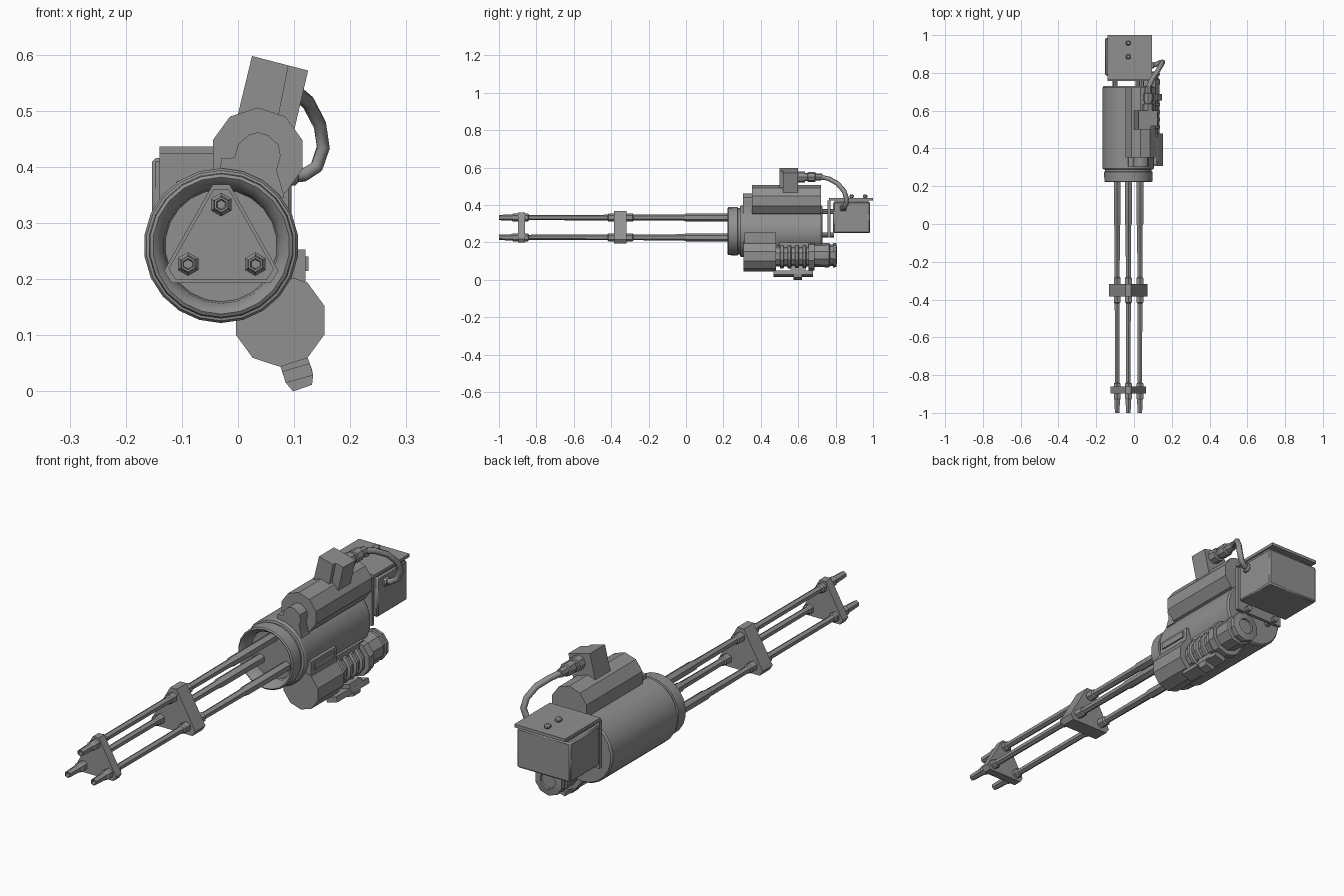
import bpy, bmesh, math

metal = bpy.data.materials.new("gunmetal_grey")
metal.diffuse_color = (0.28, 0.28, 0.28, 1)
AX, AZ = -0.03, 0.26  # main axis


def finish(name, bm):
    bmesh.ops.recalc_face_normals(bm, faces=bm.faces)
    me = bpy.data.meshes.new(name)
    bm.to_mesh(me)
    bm.free()
    ob = bpy.data.objects.new(name, me)
    bpy.context.collection.objects.link(ob)
    me.materials.append(metal)
    bpy.ops.object.select_all(action='DESELECT')
    ob.select_set(True)
    bpy.context.view_layer.objects.active = ob
    bpy.ops.object.shade_smooth_by_angle(angle=math.radians(32))
    return ob


def lathe(name, profile, cx, cz, n=10):
    """Rings of (y, radius) about an axis along y, capped at both ends."""
    bm = bmesh.new()
    rings = []
    for y, r in profile:
        rings.append([bm.verts.new((cx + r * math.cos(math.pi / 2 + 2 * math.pi * i / n), y,
                                    cz + r * math.sin(math.pi / 2 + 2 * math.pi * i / n)))
                      for i in range(n)])
    for a, b in zip(rings, rings[1:]):
        for i in range(n):
            j = (i + 1) % n
            bm.faces.new((a[i], a[j], b[j], b[i]))
    bm.faces.new(rings[0])
    bm.faces.new(rings[-1])
    return finish(name, bm)


def prism(name, pts, y0, y1):
    """An (x, z) outline extruded along y."""
    bm = bmesh.new()
    a = [bm.verts.new((x, y0, z)) for x, z in pts]
    b = [bm.verts.new((x, y1, z)) for x, z in pts]
    bm.faces.new(a)
    bm.faces.new(b)
    for i in range(len(pts)):
        j = (i + 1) % len(pts)
        bm.faces.new((a[i], a[j], b[j], b[i]))
    return finish(name, bm)


def box(name, x0, x1, y0, y1, z0, z1, bevel=0.0):
    ob = prism(name, [(x0, z0), (x1, z0), (x1, z1), (x0, z1)], y0, y1)
    if bevel:
        m = ob.modifiers.new("edge", 'BEVEL')
        m.width, m.segments = bevel, 1
    return ob


# Main housing with recessed front and stepped front ring
lathe("main_housing", [(0.275, 0.1), (0.245, 0.103), (0.228, 0.115), (0.222, 0.122),
                       (0.226, 0.128), (0.276, 0.130), (0.278, 0.124), (0.288, 0.124),
                       (0.290, 0.134), (0.296, 0.138), (0.722, 0.138), (0.73, 0.132)],
      AX, AZ, 22)

# Three barrels with collars
for i, (x, z) in enumerate([(-0.03, 0.333), (-0.089, 0.227), (0.031, 0.227)]):
    lathe(f"barrel_{i}", [(-0.96, 0.008), (-1.0, 0.010), (-1.0, 0.014), (-0.93, 0.017),
                          (-0.925, 0.021), (-0.845, 0.021), (-0.84, 0.014), (-0.42, 0.015),
                          (-0.415, 0.021), (-0.285, 0.021), (-0.28, 0.015),
                          (-0.01, 0.017), (0.0, 0.021), (0.28, 0.021)], x, z, 6)

# Triangular barrel clamps
tri = [(-0.015, 0.369), (0.072, 0.215), (0.058, 0.193), (-0.118, 0.193),
       (-0.132, 0.215), (-0.045, 0.369)]
for name, s, y0, y1 in [("front_clamp", 0.92, -0.897, -0.86), ("middle_clamp", 1.0, -0.385, -0.318)]:
    prism(name, [(AX + (x - AX) * s, AZ + (z - AZ) * s) for x, z in tri], y0, y1)

# Upper feed motor and its nose
lathe("upper_motor", [(0.352, 0.084), (0.722, 0.084)], 0.035, 0.422, 10)
prism("upper_motor_nose", [(-0.035, 0.36), (-0.03, 0.415), (-0.006, 0.417), (0, 0.44),
                           (0.018, 0.457), (0.035, 0.462), (0.053, 0.457), (0.072, 0.44),
                           (0.076, 0.42), (0.069, 0.395), (0.083, 0.345), (0, 0.345)],
      0.305, 0.36)

# Tilted block on the motor, in two halves
prism("top_block", [(0.025, 0.598), (0.09, 0.581), (0.066, 0.46), (-0.004, 0.478)], 0.5, 0.6)
prism("top_block_side", [(0.09, 0.581), (0.125, 0.572), (0.097, 0.452), (0.066, 0.46)],
      0.518, 0.6)

# Cable connector, cable and plug
lathe("cable_connector", [(0.595, 0.030), (0.635, 0.030), (0.637, 0.022), (0.65, 0.022),
                          (0.652, 0.027), (0.69, 0.027), (0.693, 0.02), (0.73, 0.017)],
      0.075, 0.55, 8)
cu = bpy.data.curves.new("cable", 'CURVE')
cu.dimensions = '3D'
cu.bevel_depth, cu.bevel_resolution, cu.use_fill_caps = 0.013, 1, True
path = [(0.075, 0.72, 0.55), (0.095, 0.765, 0.54), (0.125, 0.81, 0.515), (0.146, 0.845, 0.475),
        (0.152, 0.858, 0.435), (0.14, 0.855, 0.4), (0.118, 0.845, 0.386), (0.09, 0.84, 0.384)]
sp = cu.splines.new('POLY')
sp.points.add(len(path) - 1)
for p, co in zip(sp.points, path):
    p.co = (*co, 1)
cu.materials.append(metal)
cable = bpy.data.objects.new("cable", cu)
bpy.context.collection.objects.link(cable)
bpy.ops.object.select_all(action='DESELECT')
cable.select_set(True)
bpy.context.view_layer.objects.active = cable
bpy.ops.object.convert(target='MESH')
box("cable_plug", 0.09, 0.108, 0.823, 0.857, 0.367, 0.401, 0.006)

# Rear box, lid, lid bolts and mounting plate
box("rear_box", -0.153, 0.095, 0.787, 0.985, 0.25, 0.416, 0.006)
box("rear_box_lid", -0.14, 0.095, 0.765, 1.0, 0.424, 0.437)
box("lid_seal", -0.135, 0.088, 0.795, 0.975, 0.41, 0.426)
box("mount_plate", -0.14, 0.09, 0.757, 0.772, 0.225, 0.425)
for i, y in enumerate((0.885, 0.958)):
    box(f"lid_bolt_{i}", -0.042, -0.018, y - 0.012, y + 0.012, 0.437, 0.456, 0.005)
for i, (x, z) in enumerate([(-0.1, 0.365), (0.02, 0.365), (-0.1, 0.24), (0.04, 0.24)]):
    lathe(f"mount_pin_{i}", [(0.725, 0.013), (0.79, 0.013)], x, z, 8)

# Raised frame on the side of the housing
box("side_frame", 0.075, 0.12, 0.312, 0.48, 0.17, 0.253)
box("side_frame_panel", 0.11, 0.126, 0.33, 0.462, 0.215, 0.241)

# Lower drive motor with ribbed rear section
LX, LZ = 0.075, 0.127
lathe("lower_motor", [(0.308, 0.083), (0.48, 0.083)], LX, LZ, 10)
lathe("lower_motor_stem", [(0.47, 0.055), (0.67, 0.055)], LX, LZ, 10)
for i in range(4):
    y = 0.502 + i * 0.04
    lathe(f"stem_rib_{i}", [(y, 0.06), (y + 0.004, 0.066), (y + 0.018, 0.066), (y + 0.022, 0.06)],
          LX, LZ, 10)
lathe("rear_flange", [(0.655, 0.078), (0.688, 0.078)], LX, LZ, 10)
lathe("rear_cap", [(0.685, 0.062), (0.765, 0.066), (0.77, 0.058), (0.785, 0.058),
                   (0.787, 0.066), (0.803, 0.064), (0.808, 0.035), (0.8, 0.033)],
      LX, LZ + 0.005, 10)
box("motor_bracket", 0.0, 0.105, 0.5, 0.68, 0.15, 0.2)

# Tilted foot under the drive motor
prism("foot_bar", [(0.074, 0.05), (0.083, 0.022), (0.133, 0.036), (0.122, 0.066)], 0.56, 0.64)
prism("foot_rail", [(0.079, 0.036), (0.085, 0.015), (0.134, 0.029), (0.128, 0.05)], 0.468, 0.68)
prism("foot_pad", [(0.085, 0.016), (0.098, 0.0), (0.132, 0.012), (0.134, 0.03)], 0.575, 0.62)
